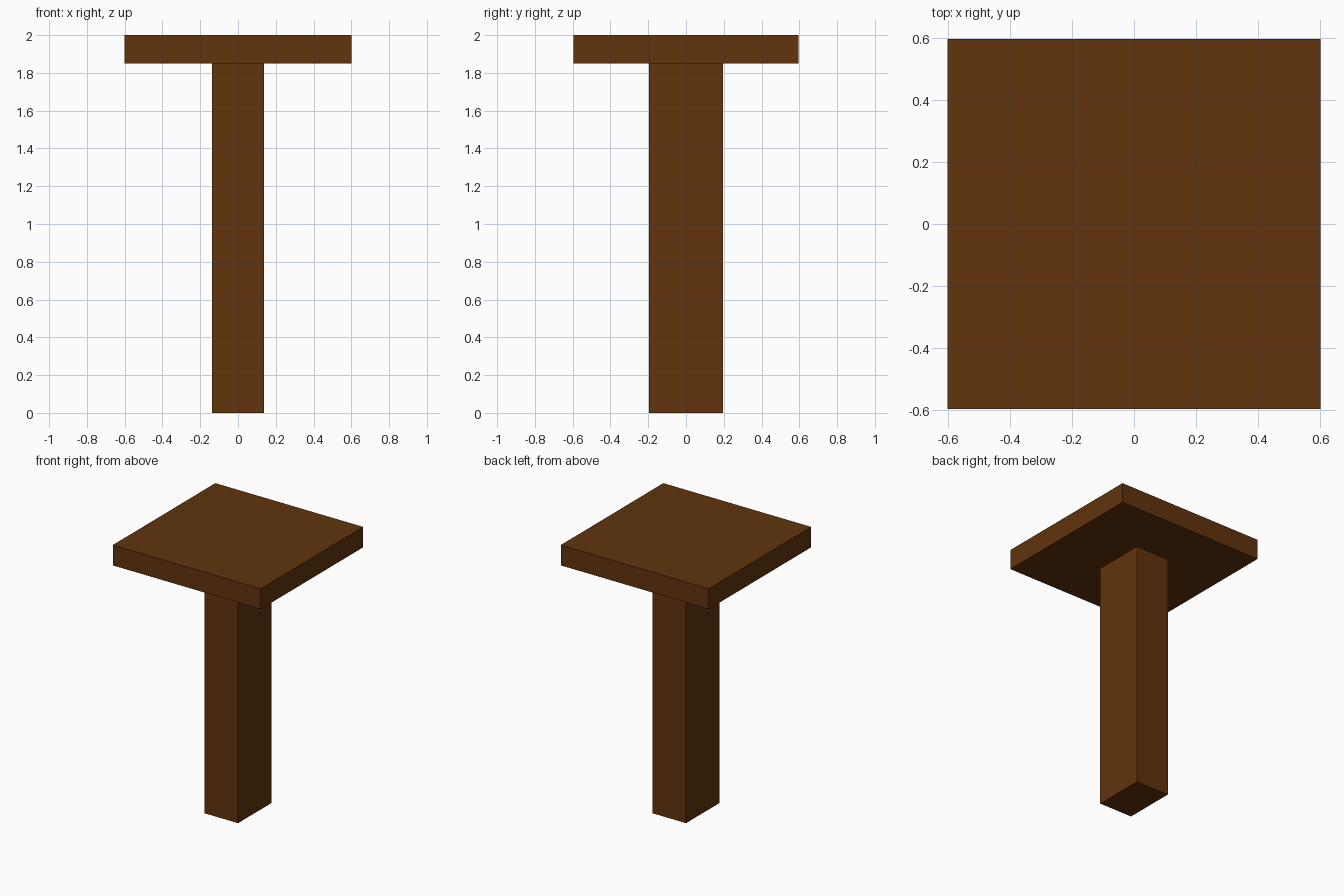
import bpy

if "Cube" in bpy.data.objects:
    bpy.data.objects.remove(bpy.data.objects["Cube"])

wood = bpy.data.materials.new("dark brown wood")
wood.diffuse_color = (0.119, 0.034, 0.004, 1.0)
wood.use_nodes = True
wood.node_tree.nodes["Principled BSDF"].inputs["Base Color"].default_value = wood.diffuse_color


def box(name, width, depth, z0, z1):
    """Box centred on the z axis between two heights."""
    bpy.ops.mesh.primitive_cube_add(size=1, location=(0, 0, (z0 + z1) / 2))
    ob = bpy.context.object
    ob.name = name
    ob.scale = (width, depth, z1 - z0)
    bpy.ops.object.transform_apply(location=False, rotation=False, scale=True)
    ob.data.materials.append(wood)
    return ob


# Upright post, and the flat slab resting on it
box("post", 0.274, 0.39, 0.0, 1.85)
box("table_top", 1.202, 1.19, 1.85, 2.0)
